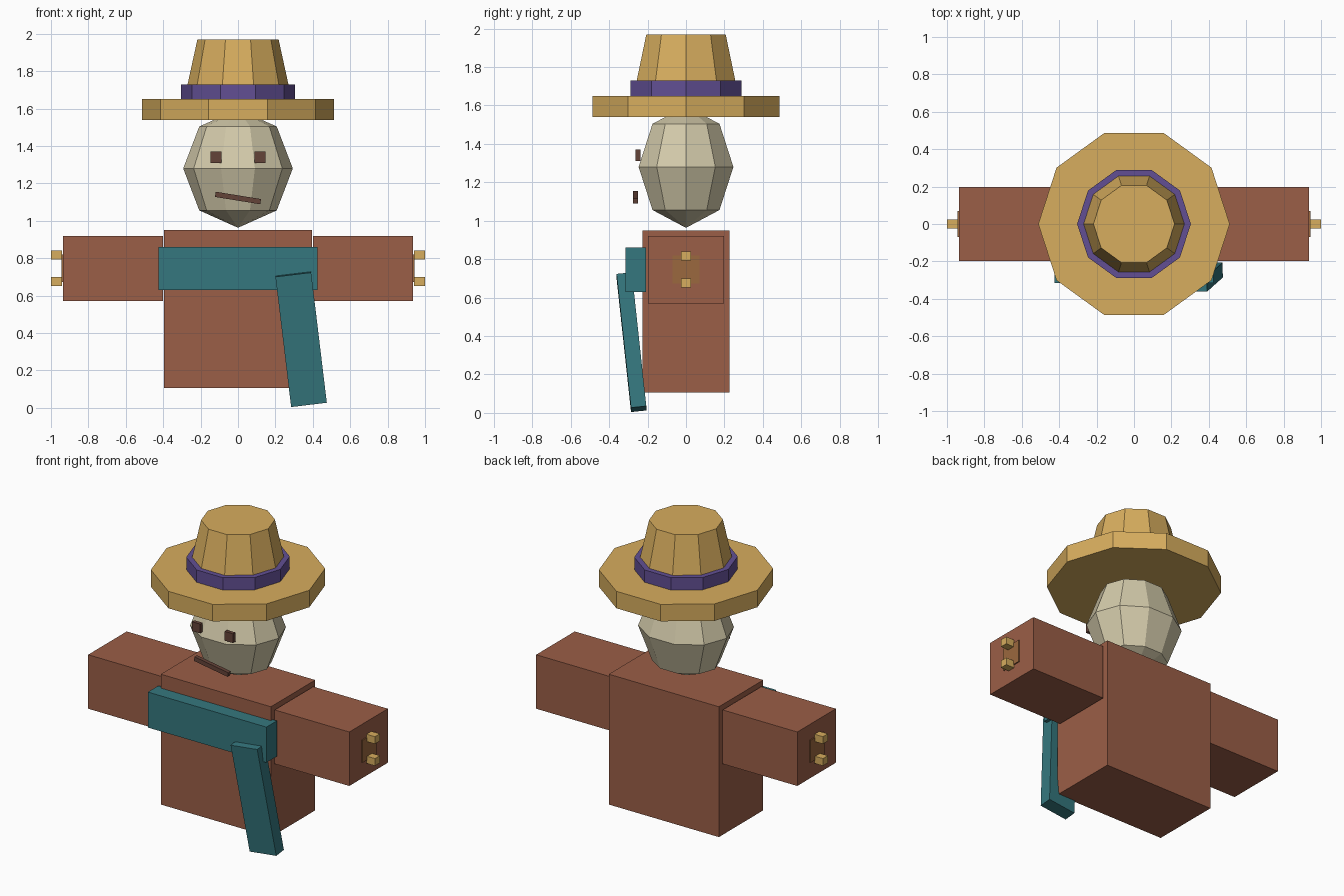
import bpy, bmesh, math

if "Cube" in bpy.data.objects:
    bpy.data.objects.remove(bpy.data.objects["Cube"])


def material(name, rgb):
    """Flat colour given as 0-255 sRGB, stored as linear."""
    m = bpy.data.materials.new(name)
    lin = [((c / 255 + 0.055) / 1.055) ** 2.4 for c in rgb]
    m.diffuse_color = (*lin, 1)
    m.use_nodes = True
    m.node_tree.nodes["Principled BSDF"].inputs["Base Color"].default_value = m.diffuse_color
    return m


STRAW = material("straw", (215, 173, 94))
CLOTH = material("rust_cloth", (155, 94, 71))
PATCH = material("cuff_brown", (155, 104, 62))
TEAL = material("teal_scarf", (53, 119, 126))
PURPLE = material("purple_band", (98, 79, 148))
SACK = material("sackcloth", (211, 202, 170))
DARK = material("dark_brown", (100, 67, 56))


def finish(bm, name, mat):
    bmesh.ops.recalc_face_normals(bm, faces=bm.faces)
    mesh = bpy.data.meshes.new(name)
    bm.to_mesh(mesh)
    bm.free()
    mesh.materials.append(mat)
    obj = bpy.data.objects.new(name, mesh)
    bpy.context.collection.objects.link(obj)
    return obj


def box(name, center, size, mat, rot=(0, 0, 0)):
    bm = bmesh.new()
    bmesh.ops.create_cube(bm, size=1)
    bmesh.ops.scale(bm, vec=size, verts=bm.verts)
    obj = finish(bm, name, mat)
    obj.location = center
    obj.rotation_euler = rot
    return obj


def lathe(name, profile, mat, depth=1.0, sides=10):
    """Revolve (radius, z) points around z; radius 0 makes a tip, open ends are capped."""
    bm = bmesh.new()
    rings = []
    for r, z in profile:
        if r == 0:
            rings.append([bm.verts.new((0, 0, z))] * sides)
        else:
            rings.append([bm.verts.new((r * math.cos(math.tau * i / sides),
                                        r * depth * math.sin(math.tau * i / sides), z))
                          for i in range(sides)])
    for low, high in zip(rings, rings[1:]):
        for i in range(sides):
            j = (i + 1) % sides
            bm.faces.new(dict.fromkeys((low[i], low[j], high[j], high[i])))
    for ring, (r, z) in ((rings[0], profile[0]), (rings[-1], profile[-1])):
        if r > 0:
            bm.faces.new(ring)
    return finish(bm, name, mat)


# Body
box("torso", (0, 0, 0.5275), (0.79, 0.454, 0.845), CLOTH)

# Arms with cuff plates and straw tufts, on both sides
for side, s in (("left", -1), ("right", 1)):
    box(f"{side}_arm", (s * 0.669, 0, 0.745), (0.535, 0.395, 0.35), CLOTH)
    box(f"{side}_cuff_plate", (s * 0.939, 0, 0.747), (0.009, 0.14, 0.146), PATCH)
    for level, z in (("lower", 0.675), ("upper", 0.817)):
        box(f"{side}_{level}_straw", (s * 0.97, 0, z), (0.06, 0.05, 0.047), STRAW)
    box(f"{side}_eye", (s * 0.118, -0.25, 1.34), (0.06, 0.024, 0.06), DARK)

# Scarf
box("scarf_wrap", (0, -0.262, 0.745), (0.85, 0.108, 0.23), TEAL)
box("scarf_tail", (0.337, -0.284, 0.368), (0.192, 0.08, 0.705), TEAL, (0.107, -0.12, 0))

# Head: faceted ball, slightly narrower front to back
head = [(0.293 * math.cos(math.radians(a)), 1.28 + 0.317 * math.sin(math.radians(a)))
        for a in (-45, 0, 45)]
lathe("head", [(0, 0.963), *head, (0, 1.597)], SACK, depth=0.885)
box("mouth", (0, -0.263, 1.122), (0.245, 0.026, 0.028), DARK, (0, 0.16, 0))

# Hat
lathe("hat_brim", [(0.512, 1.54), (0.512, 1.65)], STRAW)
lathe("hat_band", [(0.304, 1.648), (0.304, 1.73)], PURPLE)
lathe("hat_crown", [(0.287, 1.65), (0.217, 1.97)], STRAW)
